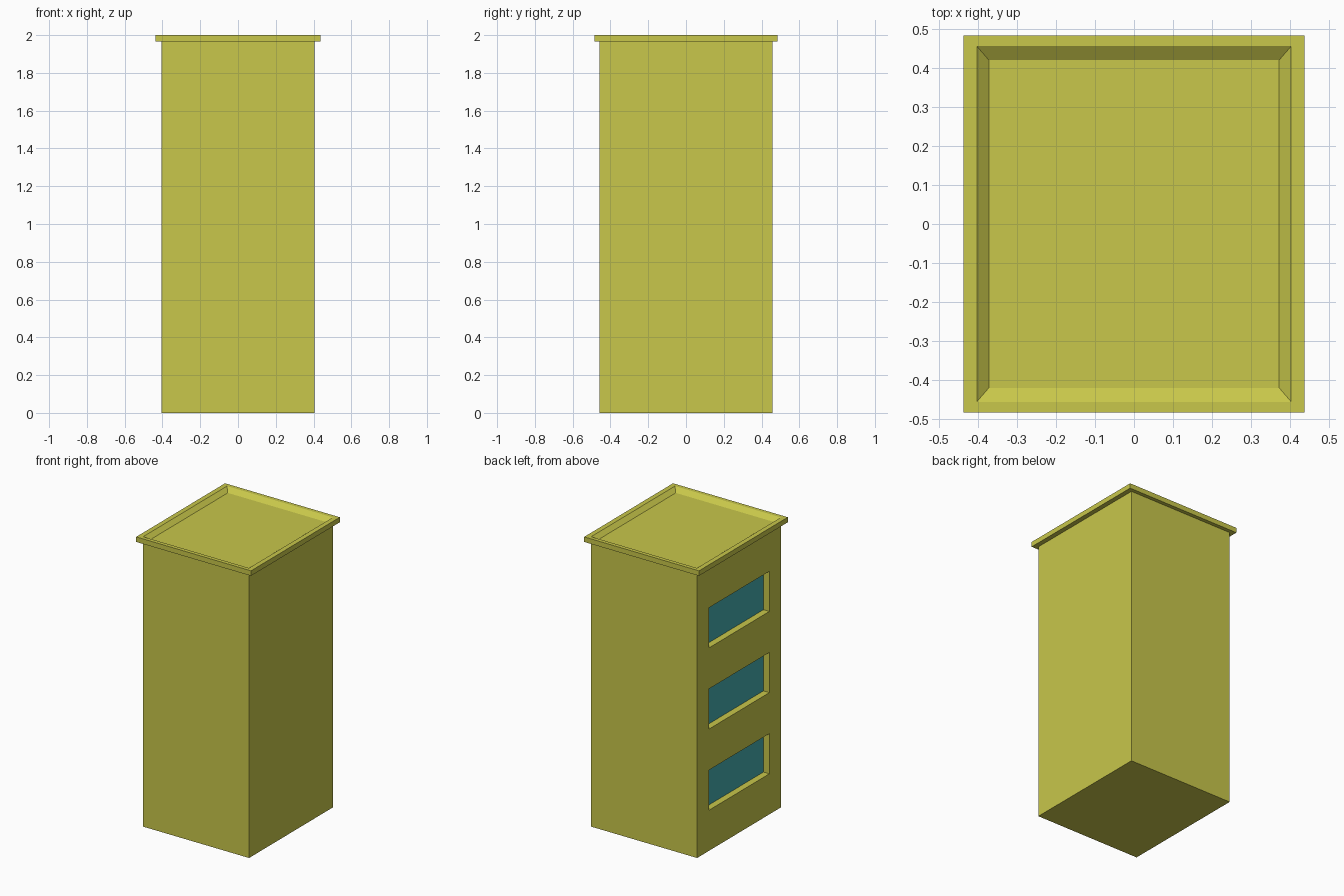
import bpy, bmesh

if "Cube" in bpy.data.objects:
    bpy.data.objects.remove(bpy.data.objects["Cube"])


def material(name, color):
    m = bpy.data.materials.new(name)
    m.diffuse_color = color
    m.use_nodes = True
    m.node_tree.nodes["Principled BSDF"].inputs["Base Color"].default_value = m.diffuse_color
    return m


def make_object(name, bm, mat):
    bmesh.ops.recalc_face_normals(bm, faces=bm.faces)
    mesh = bpy.data.meshes.new(name)
    bm.to_mesh(mesh)
    bm.free()
    mesh.materials.append(mat)
    obj = bpy.data.objects.new(name, mesh)
    bpy.context.collection.objects.link(obj)
    return obj


def stacked_rectangles(levels):
    """Loft rectangles given as (half x, half y, z), capping both ends."""
    bm = bmesh.new()
    rings = [[bm.verts.new((sx * hx, sy * hy, z))
              for sx, sy in ((-1, -1), (1, -1), (1, 1), (-1, 1))]
             for hx, hy, z in levels]
    for a, b in zip(rings, rings[1:]):
        for i in range(4):
            j = (i + 1) % 4
            bm.faces.new((a[i], a[j], b[j], b[i]))
    bm.faces.new(rings[0][::-1])
    bm.faces.new(rings[-1])
    return bm


plaster = material("plaster", (0.578, 0.571, 0.069, 1))
glass = material("glass", (0.058, 0.407, 0.423, 1))

BODY_X, BODY_Y, BODY_TOP = 0.405, 0.4575, 1.965
WINDOW_Y, RECESS = 0.33, 0.045
windows = [(0.28 + i * 0.56, 0.557 + i * 0.56) for i in range(3)]

# Tower body: cut the left wall along the window edges
bm = stacked_rectangles([(BODY_X, BODY_Y, 0), (BODY_X, BODY_Y, BODY_TOP)])


def left_wall():
    return [f for f in bm.faces if f.calc_center_median().x < -BODY_X + 0.001]


cuts = [((0, s * WINDOW_Y, 0), (0, 1, 0)) for s in (-1, 1)]
cuts += [((0, 0, z), (0, 0, 1)) for pair in windows for z in pair]
for point, normal in cuts:
    faces = left_wall()
    edges = {e for f in faces for e in f.edges}
    verts = {v for f in faces for v in f.verts}
    bmesh.ops.bisect_plane(bm, geom=list(verts) + list(edges) + faces,
                           plane_co=point, plane_no=normal)

# Window openings: push the panes inward, keep the reveals, remove the backs
openings = []
for f in left_wall():
    c = f.calc_center_median()
    if abs(c.y) < 0.1 and any(lo < c.z < hi for lo, hi in windows):
        openings.append(f)
bmesh.ops.recalc_face_normals(bm, faces=bm.faces)
bmesh.ops.inset_individual(bm, faces=openings, thickness=0, depth=-RECESS)
bmesh.ops.delete(bm, geom=openings, context='FACES')
make_object("tower_body", bm, plaster)

# Glass panes at the back of each opening
for i, (lo, hi) in enumerate(windows):
    bm = bmesh.new()
    x = -BODY_X + RECESS
    bm.faces.new([bm.verts.new((x, y, z)) for y, z in (
        (WINDOW_Y, lo), (-WINDOW_Y, lo), (-WINDOW_Y, hi), (WINDOW_Y, hi))])
    bm.normal_update()
    if bm.faces[:][0].normal.x > 0:
        bmesh.ops.reverse_faces(bm, faces=bm.faces)
    mesh = bpy.data.meshes.new("window_glass")
    bm.to_mesh(mesh)
    bm.free()
    mesh.materials.append(glass)
    pane = bpy.data.objects.new(f"window_glass_{i + 1}", mesh)
    bpy.context.collection.objects.link(pane)

# Overhanging roof slab with a shallow sloped tray in the top
roof = stacked_rectangles([(0.438, 0.484, BODY_TOP), (0.438, 0.484, 2.0),
                           (0.404, 0.457, 2.0), (0.373, 0.421, 1.975)])
make_object("roof", roof, plaster)
